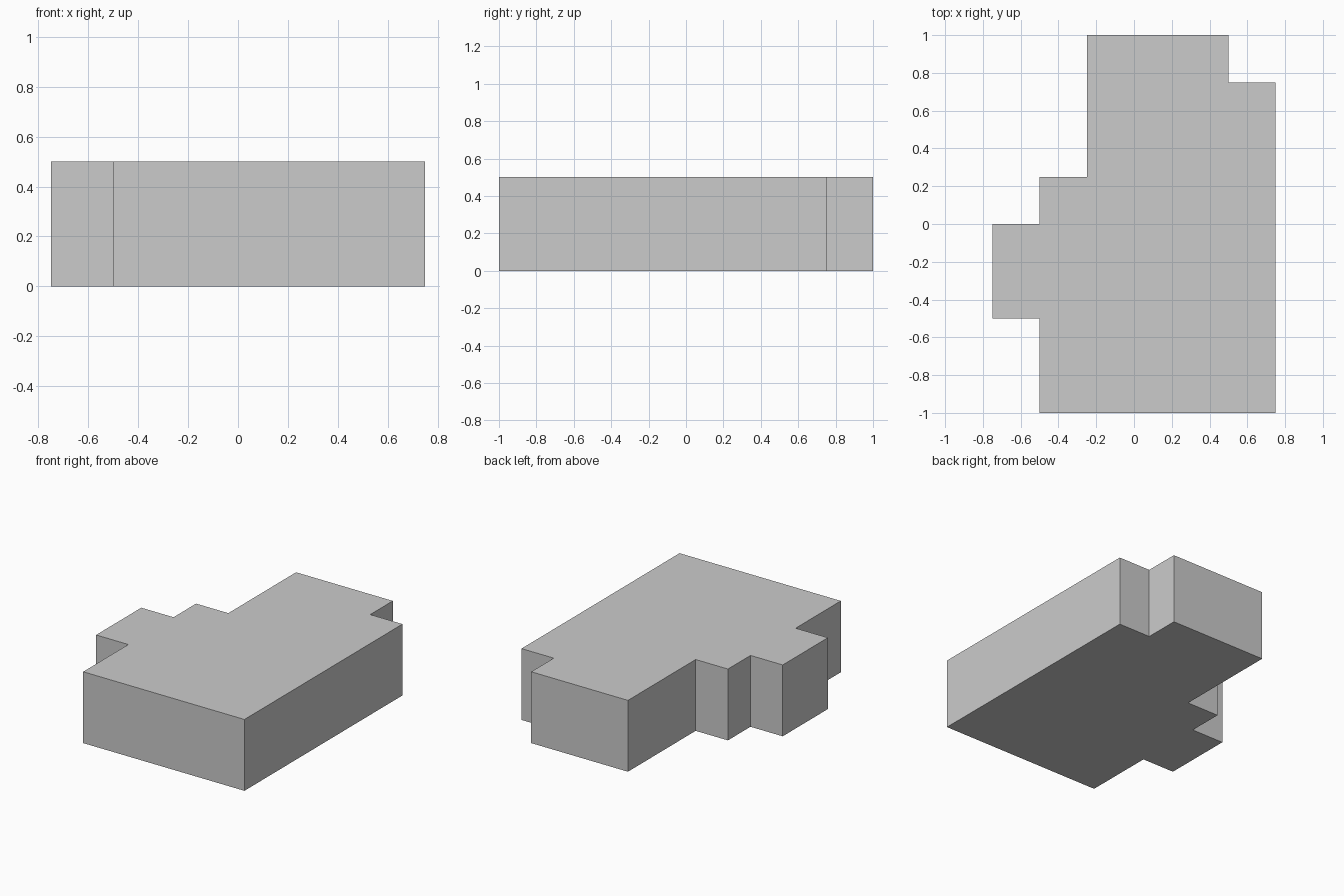
import bpy
import bmesh

if "Cube" in bpy.data.objects:
    bpy.data.objects.remove(bpy.data.objects["Cube"])

HEIGHT = 0.5

# Stepped outline of the slab, counter-clockwise seen from above
OUTLINE = [
    (-0.5, -1), (0.75, -1), (0.75, 0.75), (0.5, 0.75), (0.5, 1), (-0.25, 1),
    (-0.25, 0.25), (-0.5, 0.25), (-0.5, 0), (-0.75, 0), (-0.75, -0.5), (-0.5, -0.5),
]


def extrude_profile(name, points, height):
    bm = bmesh.new()
    base = bm.faces.new([bm.verts.new((x, y, 0)) for x, y in points])
    result = bmesh.ops.extrude_face_region(bm, geom=[base], use_keep_orig=True)
    top = [v for v in result["geom"] if isinstance(v, bmesh.types.BMVert)]
    bmesh.ops.translate(bm, verts=top, vec=(0, 0, height))
    bmesh.ops.recalc_face_normals(bm, faces=bm.faces)
    mesh = bpy.data.meshes.new(name)
    bm.to_mesh(mesh)
    bm.free()
    obj = bpy.data.objects.new(name, mesh)
    bpy.context.collection.objects.link(obj)
    return obj


# Single flat-faced slab with notched corners and a side step
extrude_profile("stepped_slab", OUTLINE, HEIGHT)
